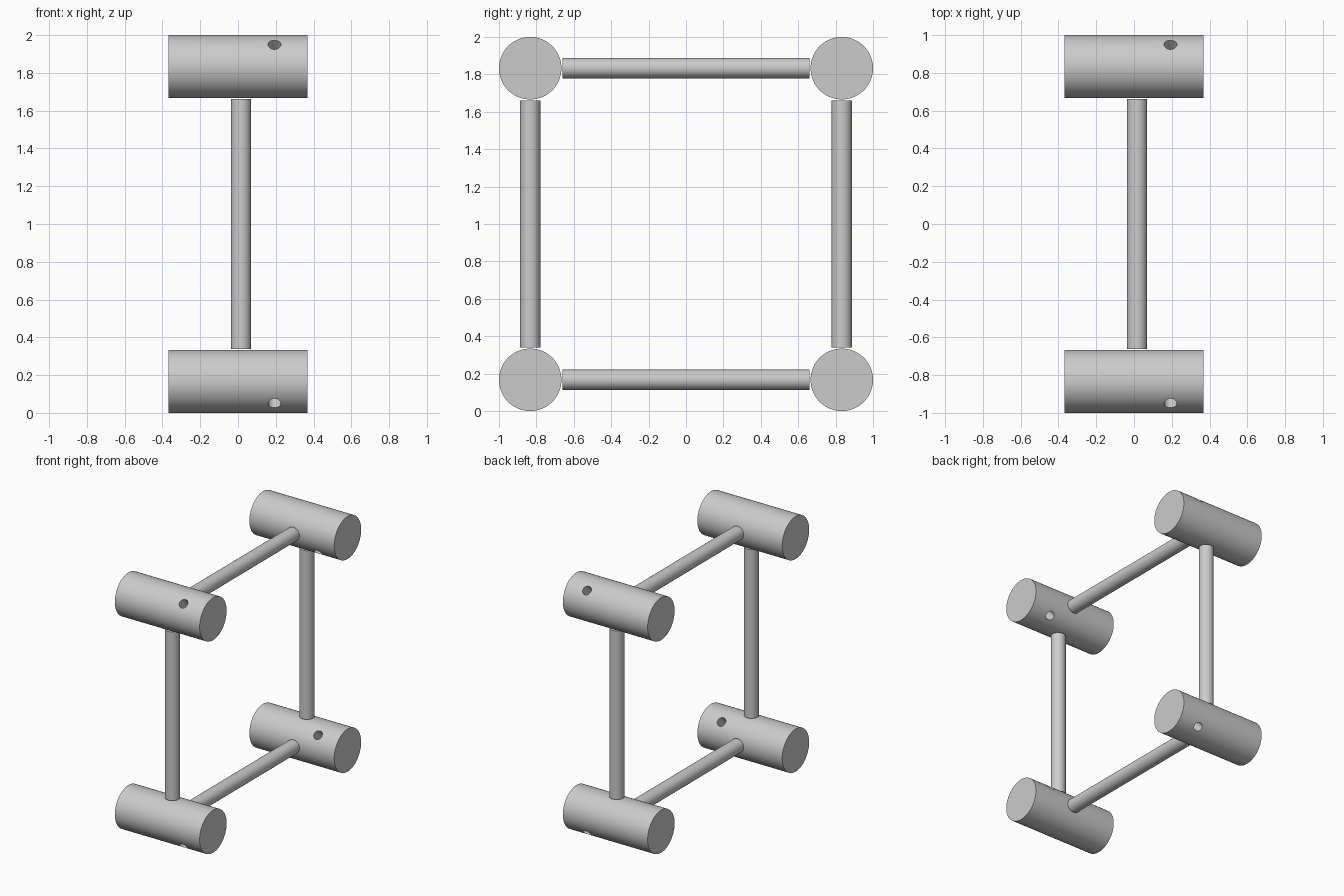
import bpy, math

if "Cube" in bpy.data.objects:
    bpy.data.objects.remove(bpy.data.objects["Cube"])

R, LEN, C = 0.167, 0.735, 0.833      # corner barrel radius, length, offset from centre
ROD_R, ROD_X, ROD_HALF = 0.054, 0.016, 0.661
HOLE_R, HOLE_X = 0.034, 0.193

grey = bpy.data.materials.new("light_grey")
grey.diffuse_color = (0.6, 0.6, 0.6, 1)
grey.use_nodes = True
grey.node_tree.nodes["Principled BSDF"].inputs["Base Color"].default_value = grey.diffuse_color


def cylinder(name, radius, length, loc, rot, verts=64):
    bpy.ops.mesh.primitive_cylinder_add(vertices=verts, radius=radius, depth=length,
                                        location=loc, rotation=rot)
    ob = bpy.context.object
    ob.name = name
    ob.data.materials.append(grey)
    return ob


def smooth(ob):
    bpy.ops.object.select_all(action='DESELECT')
    ob.select_set(True)
    bpy.context.view_layer.objects.active = ob
    bpy.ops.object.shade_smooth_by_angle(angle=math.radians(35))


# Corner barrels, each with a diagonal cross hole through the outer corner
for sy, side in ((-1, "front"), (1, "back")):
    for sz, level in ((-1, "lower"), (1, "upper")):
        loc = (0, sy * C, 1 + sz * C)
        barrel = cylinder(f"{level}_{side}_barrel", R, LEN, loc, (0, math.pi / 2, 0), 96)
        drill = cylinder("hole_cutter", HOLE_R, 4 * R, (HOLE_X, loc[1], loc[2]),
                         (-sy * sz * math.pi / 4, 0, 0), 32)
        drill.hide_render = True
        mod = barrel.modifiers.new("cross_hole", 'BOOLEAN')
        mod.operation = 'DIFFERENCE'
        mod.solver = 'EXACT'
        mod.object = drill
        bpy.context.view_layer.objects.active = barrel
        bpy.ops.object.modifier_apply(modifier=mod.name)
        bpy.data.objects.remove(drill)
        smooth(barrel)

# Rods joining the barrels into a square frame
for s, side, level in ((-1, "front", "lower"), (1, "back", "upper")):
    smooth(cylinder(f"{side}_upright_rod", ROD_R, 2 * ROD_HALF,
                    (ROD_X, s * C, 1), (0, 0, 0)))
    smooth(cylinder(f"{level}_cross_rod", ROD_R, 2 * ROD_HALF,
                    (ROD_X, 0, 1 + s * C), (math.pi / 2, 0, 0)))
